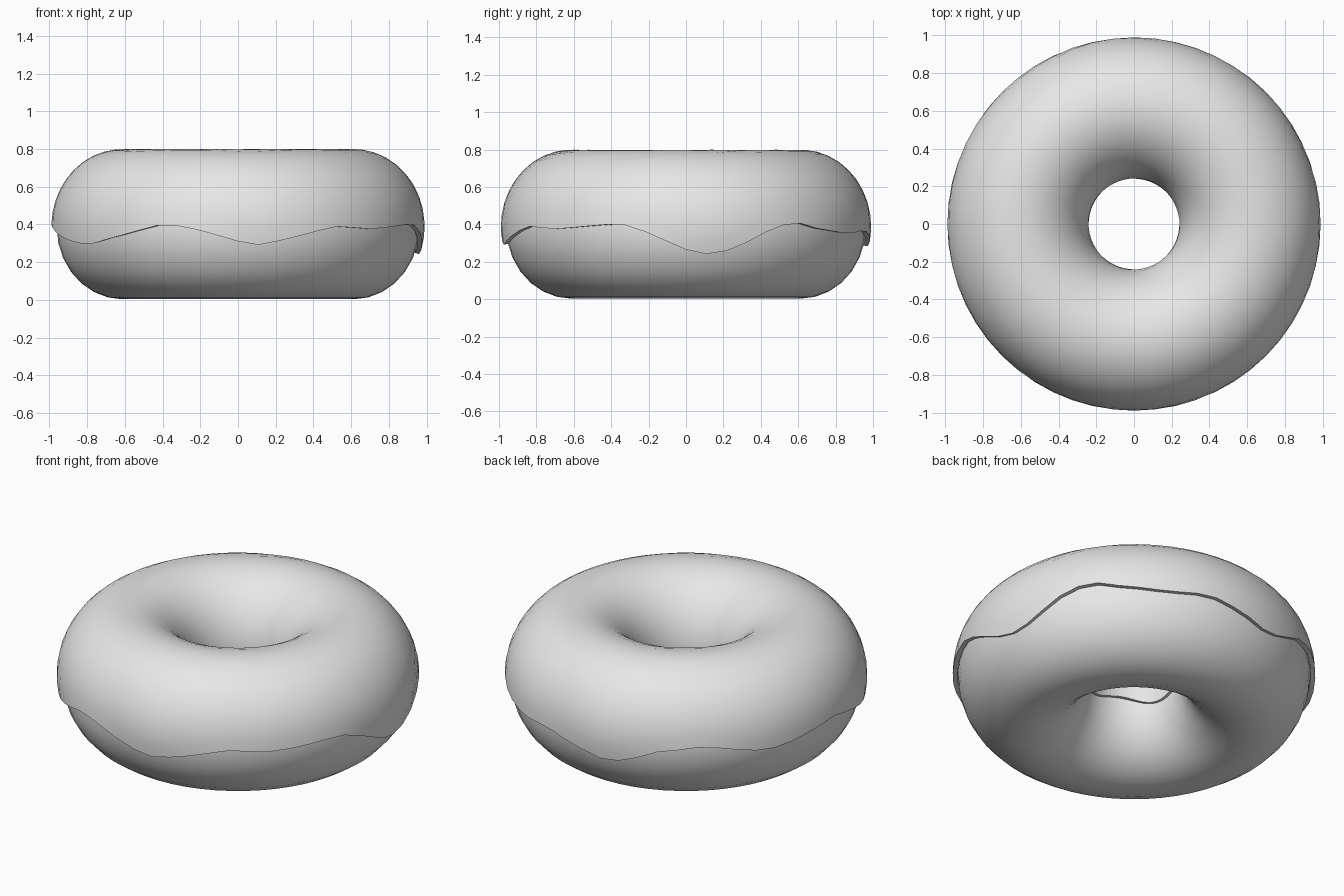
import bpy, bmesh, math

if "Cube" in bpy.data.objects:
    bpy.data.objects.remove(bpy.data.objects["Cube"])

N = 56          # steps round the ring
ZC = 0.388      # height of the ring's middle

# outer rim of the icing: (angle in degrees, height)
RIM = [(0, .265), (7, .24), (15, .265), (28, .38), (36, .415), (46, .375), (61, .35),
       (75, .37), (88, .32), (97, .28), (105, .295), (115, .373), (131, .413),
       (148, .354), (156, .346), (168, .38), (180, .405), (187, .38), (202, .32),
       (216, .29), (232, .345), (247, .405), (258, .37), (270, .31), (276, .29),
       (285, .32), (301, .39), (316, .375), (339, .405), (346, .37), (360, .265)]


def rim_height(deg):
    for (a0, z0), (a1, z1) in zip(RIM, RIM[1:]):
        if a0 <= deg <= a1:
            return z0 + (z1 - z0) * (deg - a0) / (a1 - a0)
    return RIM[0][1]


def ring_object(name, section, mat):
    """Sweep a closed cross-section (may vary with the angle) round z."""
    bm = bmesh.new()
    rows = []
    for i in range(N):
        t = 2 * math.pi * i / N
        rows.append([bm.verts.new((r * math.cos(t), r * math.sin(t), z))
                     for r, z in section(360 * i / N)])
    m = len(rows[0])
    for i in range(N):
        a, b = rows[i], rows[(i + 1) % N]
        for j in range(m):
            k = (j + 1) % m
            bm.faces.new((a[j], b[j], b[k], a[k]))
    bmesh.ops.recalc_face_normals(bm, faces=bm.faces)
    me = bpy.data.meshes.new(name)
    bm.to_mesh(me)
    bm.free()
    ob = bpy.data.objects.new(name, me)
    bpy.context.collection.objects.link(ob)
    me.materials.append(mat)
    bpy.ops.object.select_all(action='DESELECT')
    ob.select_set(True)
    bpy.context.view_layer.objects.active = ob
    bpy.ops.object.shade_smooth_by_angle(angle=math.radians(45))
    return ob


def dough_section(deg):
    return [(0.612 + 0.35 * math.cos(p), ZC + 0.385 * math.sin(p))
            for p in (2 * math.pi * j / 28 for j in range(28))]


def icing_section(deg):
    # from the wavy outer rim, over the top, down into the hole, and back beneath
    start = math.asin((rim_height(deg) - ZC) / 0.411)
    end = math.pi + 0.07 + 0.05 * math.sin(math.radians(deg * 4))
    ps = [start + (end - start) * j / 20 for j in range(21)]
    outside = [(0.615 + 0.375 * math.cos(p), ZC + 0.411 * math.sin(p)) for p in ps]
    inside = [(0.612 + 0.352 * math.cos(p), ZC + 0.387 * math.sin(p)) for p in ps]
    return outside + inside[::-1]


grey = bpy.data.materials.new("plain_grey")
grey.diffuse_color = (0.8, 0.8, 0.8, 1)
grey.use_nodes = True
grey.node_tree.nodes["Principled BSDF"].inputs["Base Color"].default_value = grey.diffuse_color

ring_object("dough", dough_section, grey)
ring_object("icing", icing_section, grey)
